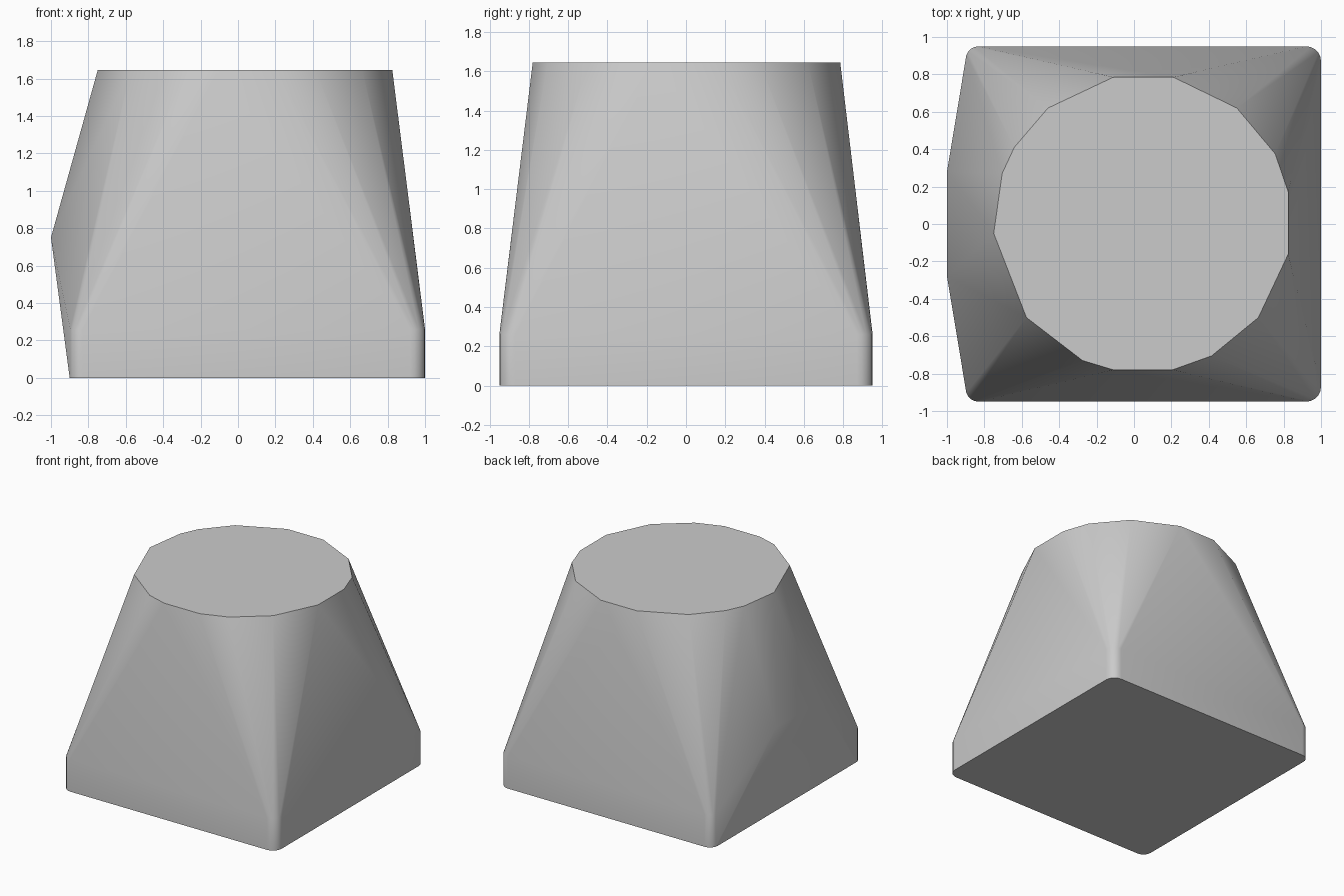
import bpy, bmesh, math

cube = bpy.data.objects.get("Cube")
if cube:
    bpy.data.objects.remove(cube, do_unlink=True)

mat = bpy.data.materials.new("plain_grey")
mat.use_nodes = True
GREY = (0.6, 0.6, 0.6, 1)
mat.diffuse_color = GREY
mat.node_tree.nodes["Principled BSDF"].inputs["Base Color"].default_value = GREY

TOP_Z, WALL_Z, RIDGE_Z = 1.645, 0.26, 0.75
points = []

# Rounded rectangular foot with a short upright wall
STEPS = 5
for sx, cx, r in ((1, 0.92, 0.08), (-1, -0.83, 0.07)):
    for sy in (1, -1):
        for i in range(STEPS + 1):
            a = math.pi / 2 * i / STEPS
            x = cx + sx * r * math.cos(a)
            y = sy * (0.95 - r + r * math.sin(a))
            points += [(x, y, 0), (x, y, WALL_Z)]

# Bulging ridge on one side
points += [(-1, y, RIDGE_Z) for y in (-0.28, 0.28)]

# Irregular rounded rim
rim = [(-0.11, 0.785), (0.21, 0.785), (0.55, 0.62), (0.755, 0.375),
       (0.825, 0.17), (0.825, -0.16), (0.665, -0.5), (0.415, -0.705),
       (0.205, -0.78), (-0.11, -0.78), (-0.275, -0.73), (-0.575, -0.5),
       (-0.75, -0.05), (-0.705, 0.27), (-0.64, 0.41), (-0.46, 0.62)]
points += [(x, y, TOP_Z) for x, y in rim]

# Skin the profile points into one closed solid
bm = bmesh.new()
for p in points:
    bm.verts.new(p)
hull = bmesh.ops.convex_hull(bm, input=bm.verts[:])
loose = [v for v in bm.verts if not v.link_faces]
bmesh.ops.delete(bm, geom=loose, context='VERTS')
bmesh.ops.dissolve_limit(bm, angle_limit=math.radians(0.3),
                         verts=bm.verts[:], edges=bm.edges[:])
bmesh.ops.recalc_face_normals(bm, faces=bm.faces[:])

mesh = bpy.data.meshes.new("tapered_block")
bm.to_mesh(mesh)
bm.free()
mesh.materials.append(mat)
block = bpy.data.objects.new("tapered_block", mesh)
bpy.context.collection.objects.link(block)

# Soft sides, crisp rim and base
bpy.ops.object.select_all(action='DESELECT')
block.select_set(True)
bpy.context.view_layer.objects.active = block
bpy.ops.object.shade_smooth_by_angle(angle=math.radians(30))
